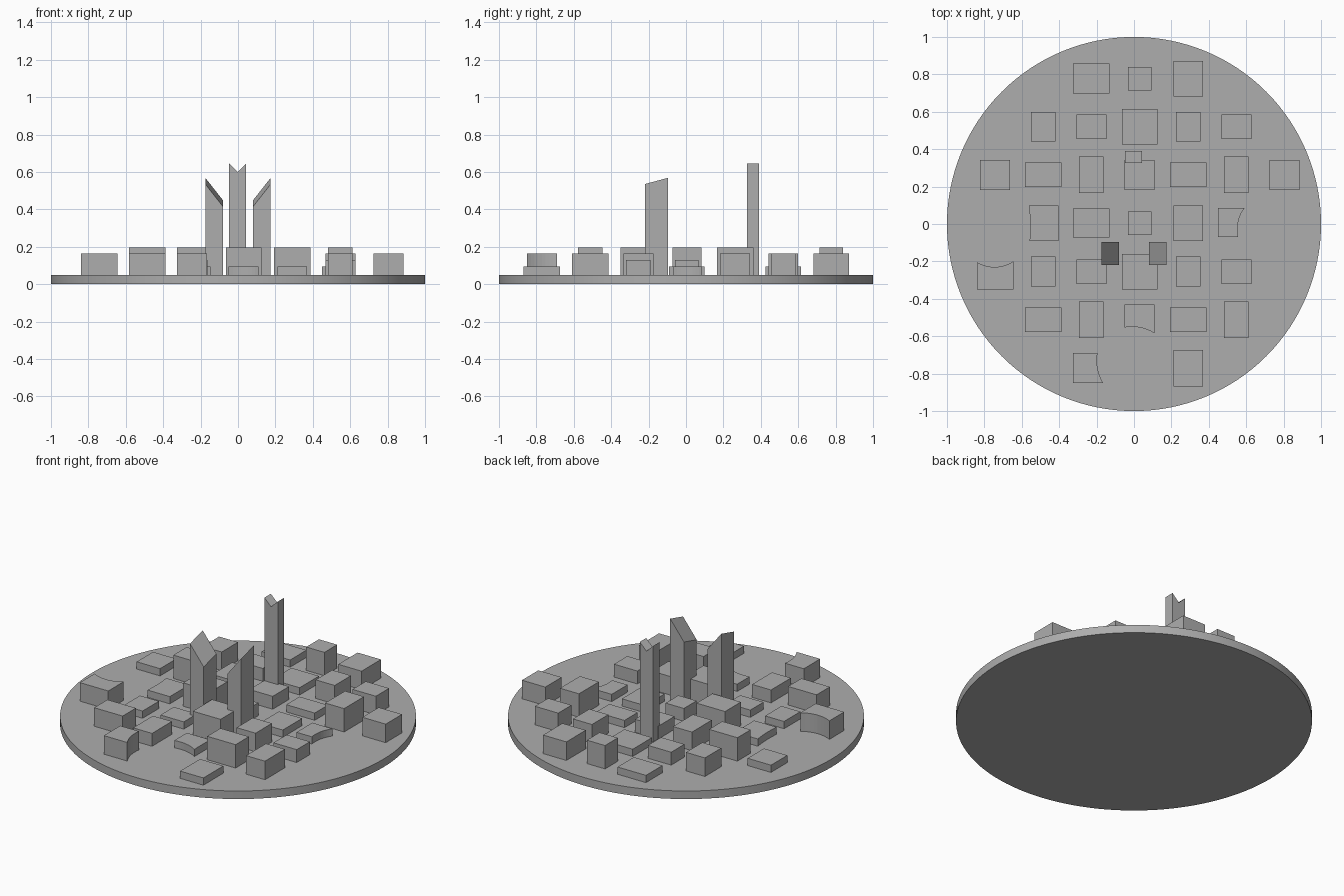
import bpy, bmesh, math

if "Cube" in bpy.data.objects:
    bpy.data.objects.remove(bpy.data.objects["Cube"])

GROUND = 0.05
LOW, MID, TALL, HIGH = 0.095, 0.13, 0.165, 0.195

grey = bpy.data.materials.new("concrete_grey")
grey.diffuse_color = (0.42, 0.42, 0.42, 1)
grey.use_nodes = True
grey.node_tree.nodes["Principled BSDF"].inputs["Base Color"].default_value = grey.diffuse_color


def prism(name, outline, top, bottom=GROUND):
    """Extrude a counter-clockwise outline; top is a height or a function of x, y."""
    height = top if callable(top) else (lambda x, y: top)
    bm = bmesh.new()
    low = [bm.verts.new((x, y, bottom)) for x, y in outline]
    up = [bm.verts.new((x, y, height(x, y))) for x, y in outline]
    n = len(outline)
    bm.faces.new(low[::-1])
    bm.faces.new(up)
    for i in range(n):
        j = (i + 1) % n
        bm.faces.new((low[i], low[j], up[j], up[i]))
    mesh = bpy.data.meshes.new(name)
    bm.to_mesh(mesh)
    bm.free()
    mesh.materials.append(grey)
    ob = bpy.data.objects.new(name, mesh)
    bpy.context.collection.objects.link(ob)
    return ob


def rect(cx, cy, w, d):
    x, y = w / 2, d / 2
    return [(cx - x, cy - y), (cx + x, cy - y), (cx + x, cy + y), (cx - x, cy + y)]


def arc(a, mid, b, steps=8):
    """Smooth curve from a to b that passes through mid."""
    pts = []
    for i in range(steps + 1):
        t = i / steps
        pts.append(tuple(a[k] * (1 - t) * (1 - 2 * t) + mid[k] * 4 * t * (1 - t)
                         + b[k] * t * (2 * t - 1) for k in (0, 1)))
    return pts


# Round ground disc
bpy.ops.mesh.primitive_cylinder_add(vertices=128, radius=1, depth=GROUND,
                                    location=(0, 0, GROUND / 2))
disc = bpy.context.object
disc.name = "ground_disc"
disc.data.materials.append(grey)
bpy.ops.object.shade_smooth_by_angle(angle=math.radians(30))

# Box buildings, grouped by row: y centre, then x centre, width, depth, height
rows = [
    (0.777, [(-0.228, .195, .16, LOW), (0.03, .125, .125, HIGH), (0.29, .16, .19, TALL)]),
    (0.52, [(-0.485, .13, .16, TALL), (-0.228, .16, .13, MID), (0.03, .19, .19, LOW),
            (0.29, .13, .16, TALL), (0.547, .16, .13, TALL)]),
    (0.263, [(-0.743, .16, .16, LOW), (-0.485, .195, .13, HIGH), (-0.228, .13, .195, TALL),
             (0.03, .16, .16, MID), (0.29, .195, .13, LOW), (0.547, .13, .195, HIGH),
             (0.805, .16, .16, TALL)]),
    (0.005, [(-0.228, .195, .155, HIGH), (0.03, .125, .125, MID), (0.29, .16, .19, LOW)]),
    (-0.255, [(-0.485, .13, .16, LOW), (-0.228, .16, .13, LOW), (0.03, .19, .19, HIGH),
              (0.29, .13, .16, TALL), (0.547, .16, .13, MID)]),
    (-0.512, [(-0.485, .195, .13, TALL), (-0.228, .13, .195, MID), (0.29, .195, .13, HIGH),
              (0.547, .13, .195, TALL)]),
    (-0.77, [(0.29, .16, .195, LOW)]),
]
for cy, blocks in rows:
    for cx, w, d, top in blocks:
        prism("building", rect(cx, cy, w, d), top)

# Buildings with one hollow curved side
prism("curved_building_west",
      [(-.84, -.35), (-.645, -.35)] + arc((-.645, -.2), (-.74, -.23), (-.84, -.205)), TALL)
prism("curved_building_inner_west",
      [(-.405, -.09), (-.405, .1)] + arc((-.563, .1), (-.555, .01), (-.558, -.09)), LOW)
prism("curved_building_east",
      [(.45, .085), (.45, -.07)] + arc((.555, -.07), (.558, .015), (.59, .085)), LOW)
prism("curved_building_south",
      [(.11, -.43), (-.05, -.43)] + arc((-.05, -.553), (.035, -.554), (.11, -.585)), LOW)
prism("curved_building_south_west",
      [(-.195, -.69), (-.325, -.69), (-.325, -.85)]
      + arc((-.165, -.85), (-.195, -.77), (-.195, -.69))[:-1], TALL)

# Twin towers with slanted roofs that fall towards the middle
for side, name in ((-1, "left_tower"), (1, "right_tower")):
    prism(name, rect(side * .128, -.158, .094, .125),
          lambda x, y: .535 + (abs(x) - .175) * 1.27 + (y + .22) * .27)

# Rear tower with a notched roof
outline = [(-.048, .327), (-.002, .327), (.044, .327), (.044, .39), (-.002, .39), (-.048, .39)]
prism("rear_tower", outline, lambda x, y: .6 + abs(x + .002) * .98)
